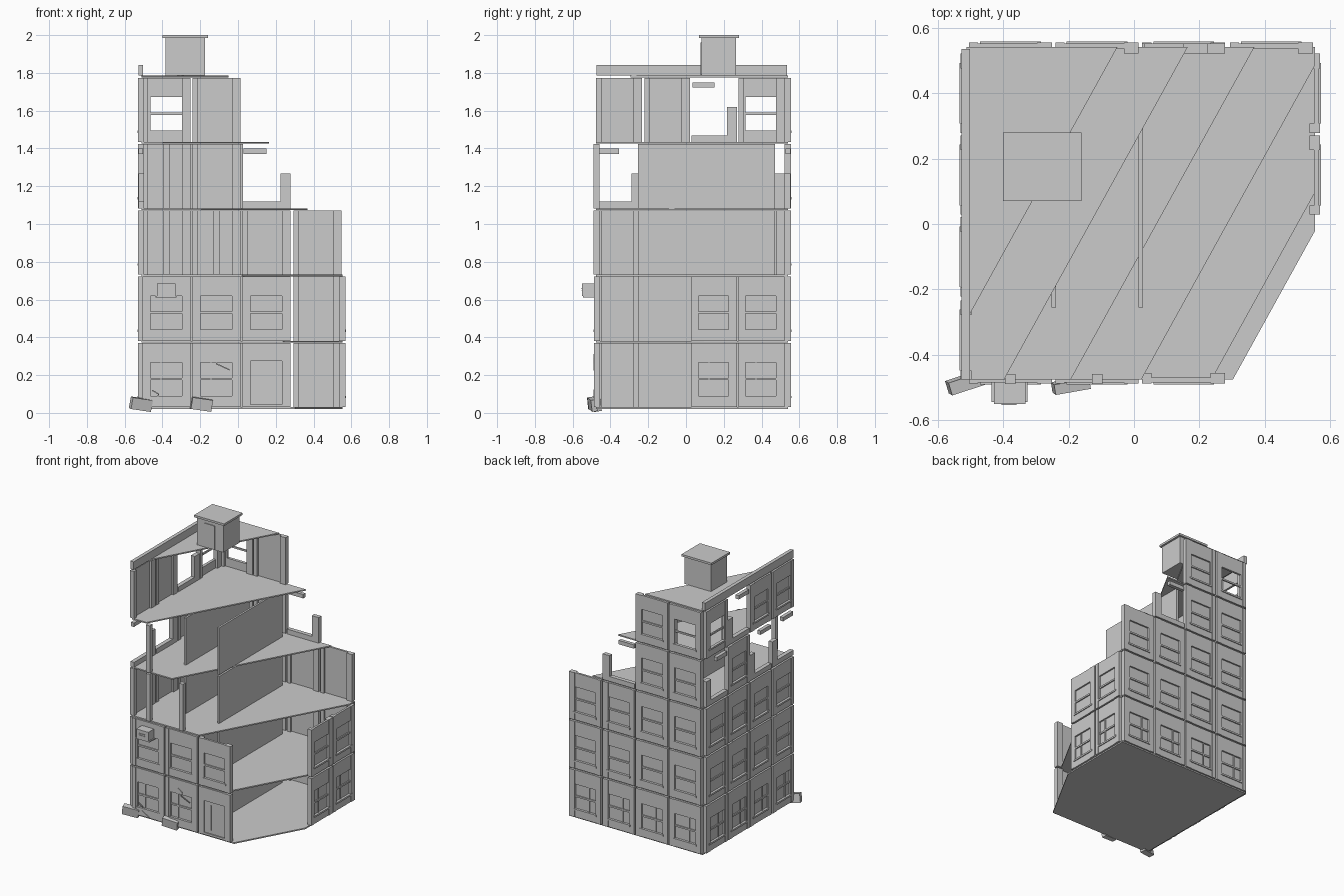
import bpy, bmesh, math
from mathutils import Matrix, Vector, Euler

old = bpy.data.objects.get("Cube")
if old:
    bpy.data.objects.remove(old, do_unlink=True)

# One plain concrete colour
GREY = (0.6, 0.6, 0.6, 1)
concrete = bpy.data.materials.new("concrete_grey")
concrete.use_nodes = True
concrete.diffuse_color = GREY
concrete.node_tree.nodes["Principled BSDF"].inputs["Base Color"].default_value = GREY

BASE, STEP, HEIGHT = 0.03, 0.351, 0.34
X_BAYS = [-0.378, -0.113, 0.152, 0.42]
Y_BAYS = [-0.355, -0.10, 0.15, 0.40]
# Each side: axis along the wall, sign of outward direction, outer plane, bays, half bay width
SIDES = {
    "front": ("x", -1, -0.485, X_BAYS, 0.127),
    "back": ("x", 1, 0.552, X_BAYS, 0.127),
    "left": ("y", -1, -0.527, Y_BAYS, 0.121),
    "right": ("y", 1, 0.566, Y_BAYS, 0.121),
}


def add_box(bm, x, y, z, rot=None):
    size = Vector((x[1] - x[0], y[1] - y[0], z[1] - z[0]))
    mid = Vector((x[0] + x[1], y[0] + y[1], z[0] + z[1])) / 2
    spin = rot.to_matrix().to_4x4() if rot else Matrix()
    bmesh.ops.create_cube(bm, size=1, matrix=Matrix.Translation(mid) @ spin @ Matrix.Diagonal(size.to_4d()))


def finish(name, bm):
    bmesh.ops.recalc_face_normals(bm, faces=bm.faces)
    mesh = bpy.data.meshes.new(name)
    bm.to_mesh(mesh)
    bm.free()
    mesh.materials.append(concrete)
    obj = bpy.data.objects.new(name, mesh)
    bpy.context.collection.objects.link(obj)
    return obj


def box_object(name, x, y, z, rot=None):
    bm = bmesh.new()
    add_box(bm, x, y, z, rot)
    return finish(name, bm)


def floor_z(level):
    return BASE + STEP * level


def bay(bm, side, index, level, kind):
    """One wall bay: 'window', 'open' (no glass), 'door' or 'broken'."""
    axis, sign, plane, bays, half = SIDES[side]
    z0 = floor_z(level)

    def part(u0, u1, w0, w1, a, b):
        u = (bays[index] + u0, bays[index] + u1)
        w = sorted((plane + sign * w0, plane + sign * w1))
        z = (z0 + a, z0 + b)
        add_box(bm, u, w, z) if axis == "x" else add_box(bm, w, u, z)

    if kind == "broken":
        part(-half, half, -0.03, 0, 0, 0.035)
        part(half - 0.055, half, -0.03, 0, 0.035, 0.185)
        part(-half + 0.005, 0, -0.025, 0, 0.288, 0.316)
        return
    low, high = (0.015, 0.245) if kind == "door" else (0.06, 0.238)
    win = 0.085
    skin = (-0.015, 0)
    # Wall skin around the opening
    part(-half, half, *skin, 0, low)
    part(-half, half, *skin, high, HEIGHT)
    part(-half, -win, *skin, low, high)
    part(win, half, *skin, low, high)
    # Piers at both ends of the bay
    part(-half, -half + 0.028, -0.03, 0.003, 0, HEIGHT)
    part(half - 0.045, half, -0.03, 0.003, 0, HEIGHT)
    if kind == "door":
        part(-win, win, -0.014, -0.008, low, high)
        part(-0.035, -0.03, -0.008, -0.003, 0.04, 0.22)
        return
    # Sill, sash bar and pane
    part(-win - 0.008, win + 0.008, 0, 0.006, low - 0.012, low)
    part(-win, win, -0.013, -0.003, 0.144, 0.156)
    if kind == "window":
        part(-win, win, -0.015, -0.011, low, high)
    if level == 0:
        part(-0.032, -0.026, -0.012, -0.004, low, high)


# Walls: bays listed from the low end of each axis, per storey
W, O, D, B, N = "window", "open", "door", "broken", None
LAYOUT = {
    "front": [[W, W, D], [W, W, W]],
    "right": [[N, N, W, W], [N, N, W, W]],
    "back": [[W] * 4, [W] * 4, [W] * 4, [W, W, B], [O, W]],
    "left": [[W] * 4, [W] * 4, [W] * 4, [B, B, W, B], [W, W, B, O]],
}
for side, storeys in LAYOUT.items():
    for level, kinds in enumerate(storeys):
        bm = bmesh.new()
        for i, kind in enumerate(kinds):
            if kind:
                bay(bm, side, i, level, kind)
        finish(f"{side}_wall_storey_{level + 1}", bm)

# Floor slabs, cut back further on each storey along a parallel slant
SLANT = 1.81
for level, cut_x in enumerate([0.30, 0.235, 0.02, -0.196, -0.40, -0.615]):
    bm = bmesh.new()
    top = floor_z(level)
    add_box(bm, (-0.512, 0.553), (-0.476, 0.541), (top - 0.009, top))
    cut = bmesh.ops.bisect_plane(bm, geom=bm.verts[:] + bm.edges[:] + bm.faces[:],
                                 plane_co=(cut_x, -0.48, 0), plane_no=(SLANT, -1, 0), clear_outer=True)
    rim = [e for e in cut["geom_cut"] if isinstance(e, bmesh.types.BMEdge)]
    bmesh.ops.holes_fill(bm, edges=rim)
    finish("roof_slab" if level == 5 else f"floor_slab_{level + 1}", bm)

# Inner partitions
for level in range(4):
    z = (floor_z(level), floor_z(level) + HEIGHT)
    for name, x in (("inner", -0.245), ("outer", 0.02)):
        box_object(f"{name}_partition_{level + 1}", (x - 0.007, x + 0.007), (-0.255, 0.472), z)

# Bare posts left of the broken front wall
for level, index in ((2, 0), (2, 1), (3, 0)):
    x = X_BAYS[index]
    box_object(f"front_post_{level}_{index}", (x - 0.016, x + 0.016), (-0.49, -0.459),
               (floor_z(level), floor_z(level) + HEIGHT))

# Roof parapet and stair hut
box_object("roof_parapet", (-0.528, -0.502), (-0.475, 0.535), (1.785, 1.842))
box_object("roof_hut", (-0.385, -0.175), (0.082, 0.265), (1.785, 1.985))
box_object("roof_hut_lid", (-0.40, -0.16), (0.07, 0.28), (1.985, 2.0))
box_object("roof_hut_door", (-0.325, -0.24), (0.076, 0.082), (1.79, 1.96))

# Air conditioner on its bracket
bm = bmesh.new()
add_box(bm, (-0.428, -0.332), (-0.55, -0.47), (0.62, 0.685))
add_box(bm, (-0.436, -0.325), (-0.545, -0.47), (0.612, 0.62))
for z in (0.645, 0.657):
    add_box(bm, (-0.405, -0.36), (-0.554, -0.55), (z, z + 0.004))
finish("air_conditioner", bm)

# Fallen blocks at the foot of the front wall
box_object("left_rubble_block", (-0.57, -0.458), (-0.505, -0.465), (0.015, 0.077),
           Euler((0.15, math.radians(8), math.radians(18))))
box_object("right_rubble_block", (-0.248, -0.138), (-0.51, -0.478), (0.015, 0.077),
           Euler((0.15, math.radians(8), math.radians(10))))


# Jagged cracks in the ground storey
def crack(name, points):
    bm = bmesh.new()
    for (x0, z0), (x1, z1) in zip(points, points[1:]):
        length = math.hypot(x1 - x0, z1 - z0)
        mx, mz = (x0 + x1) / 2, (z0 + z1) / 2
        add_box(bm, (mx - length / 2, mx + length / 2), (-0.49, -0.484), (mz - 0.003, mz + 0.003),
                Euler((0, -math.atan2(z1 - z0, x1 - x0), 0)))
    finish(name, bm)


crack("upper_crack", [(-0.14, 0.31), (-0.105, 0.285), (-0.115, 0.26), (-0.045, 0.228)])
crack("lower_crack", [(-0.455, 0.12), (-0.42, 0.10), (-0.43, 0.07), (-0.37, 0.035)])
